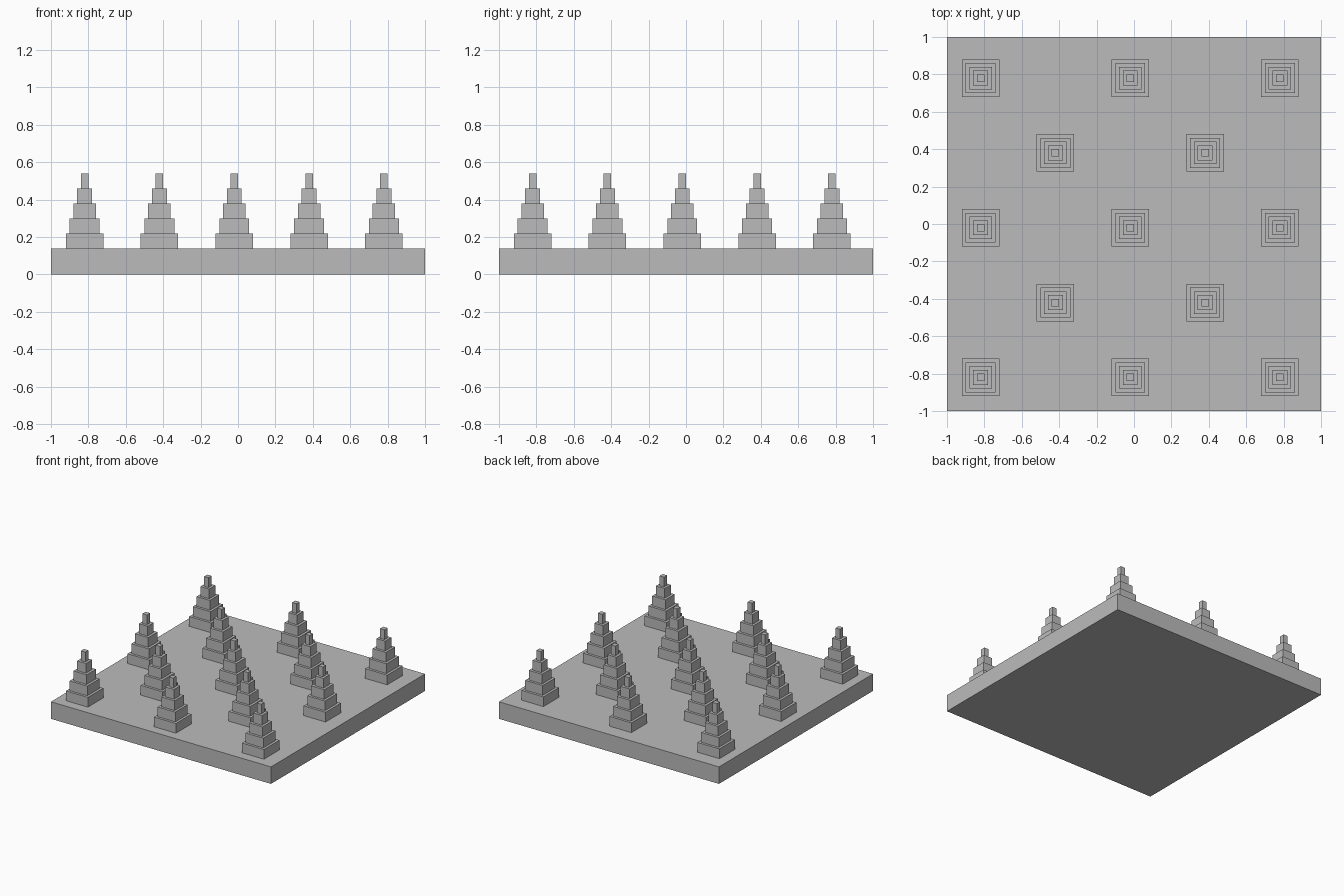
import bpy
import bmesh

cube = bpy.data.objects.get("Cube")
if cube:
    bpy.data.objects.remove(cube, do_unlink=True)

BASE_TOP = 0.14
STEP = 0.08
HALF_WIDTHS = [0.10, 0.08, 0.06, 0.04, 0.02]
SPACING = 0.4
OFFSET = -0.02

grey = bpy.data.materials.new("plain grey")
grey.use_nodes = True
colour = (0.5, 0.5, 0.5, 1)
grey.diffuse_color = colour
grey.node_tree.nodes["Principled BSDF"].inputs["Base Color"].default_value = colour


def square_ring(bm, half, z):
    corners = [(-1, -1), (1, -1), (1, 1), (-1, 1)]
    return [bm.verts.new((x * half, y * half, z)) for x, y in corners]


def stacked_mesh(name, levels):
    """Closed square solid through a list of (half width, height) rings."""
    bm = bmesh.new()
    rings = [square_ring(bm, half, z) for half, z in levels]
    for low, high in zip(rings, rings[1:]):
        for i in range(4):
            j = (i + 1) % 4
            bm.faces.new((low[i], low[j], high[j], high[i]))
    bm.faces.new(rings[0][::-1])
    bm.faces.new(rings[-1])
    mesh = bpy.data.meshes.new(name)
    bm.to_mesh(mesh)
    bm.free()
    mesh.materials.append(grey)
    return mesh


def place(name, mesh, location=(0, 0, 0)):
    obj = bpy.data.objects.new(name, mesh)
    obj.location = location
    bpy.context.collection.objects.link(obj)


# Flat base slab
place("base_slab", stacked_mesh("base_slab", [(1, 0), (1, BASE_TOP)]))

# Stepped tower profile: each tier rises straight, then steps inward
levels = []
for tier, half in enumerate(HALF_WIDTHS):
    levels += [(half, tier * STEP), (half, (tier + 1) * STEP)]
tower = stacked_mesh("stepped_tower", levels)

# Towers in a staggered grid: outer and middle rows of three, rows of two between
for row in range(-2, 3):
    columns = (-2, 0, 2) if row % 2 == 0 else (-1, 1)
    for col in columns:
        place("stepped_tower", tower,
              (col * SPACING + OFFSET, row * SPACING + OFFSET, BASE_TOP))
